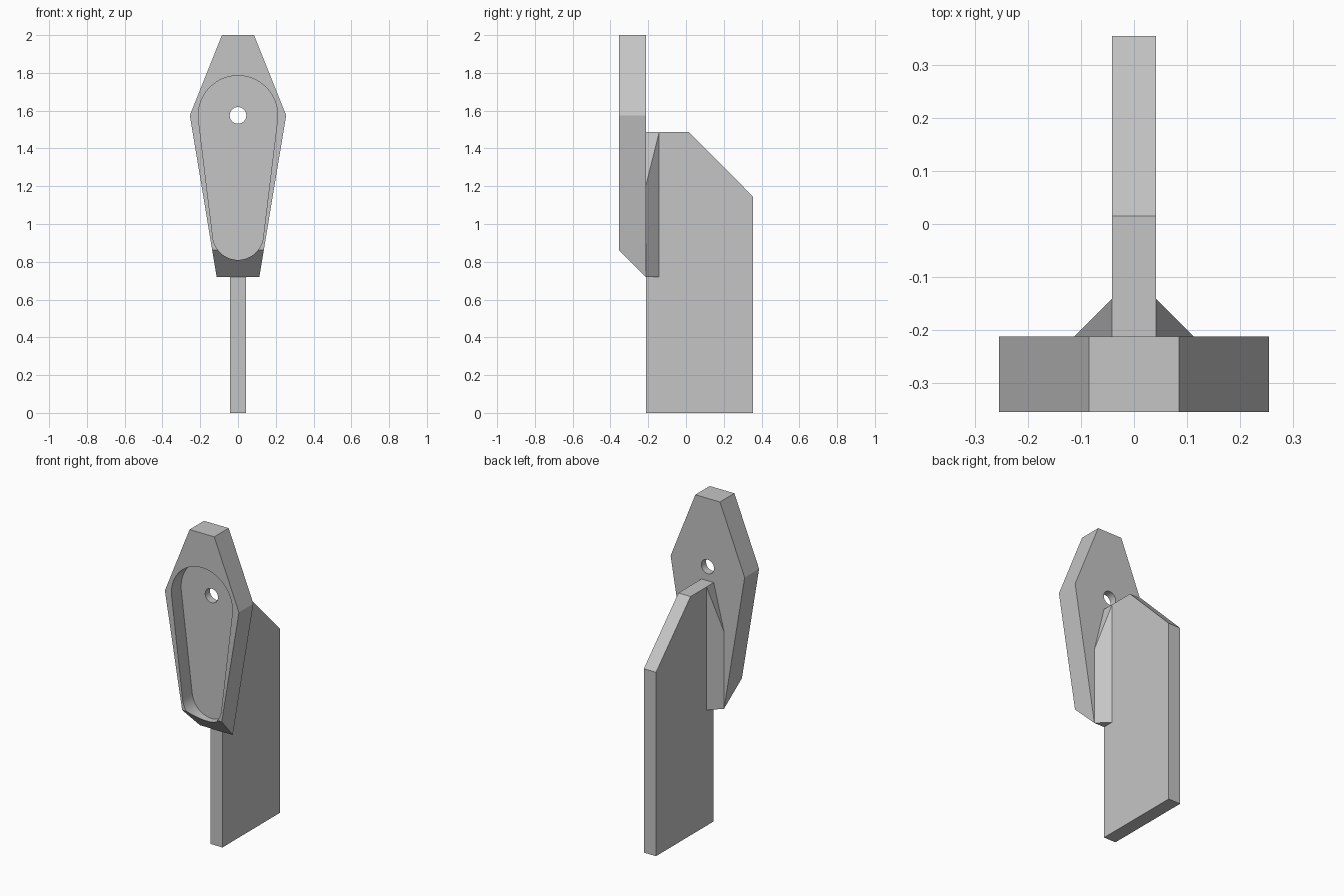
import bpy
import bmesh
from math import sin, cos, asin, pi, radians
from mathutils import Vector

if "Cube" in bpy.data.objects:
    bpy.data.objects.remove(bpy.data.objects["Cube"], do_unlink=True)

FRONT, SEAM, BACK = -0.355, -0.213, 0.355   # depth positions
HOLE_Z = 1.575

grey = bpy.data.materials.new("plain grey")
grey.use_nodes = True
color = (0.56, 0.56, 0.56, 1)
grey.diffuse_color = color
grey.node_tree.nodes["Principled BSDF"].inputs["Base Color"].default_value = color


def prism(name, points, offset):
    """Extrude a closed polygon of 3D points along an offset vector."""
    bm = bmesh.new()
    face = bm.faces.new([bm.verts.new(p) for p in points])
    ext = bmesh.ops.extrude_face_region(bm, geom=[face], use_keep_orig=True)
    moved = [v for v in ext["geom"] if isinstance(v, bmesh.types.BMVert)]
    bmesh.ops.translate(bm, vec=Vector(offset), verts=moved)
    bmesh.ops.recalc_face_normals(bm, faces=bm.faces)
    mesh = bpy.data.meshes.new(name)
    bm.to_mesh(mesh)
    bm.free()
    mesh.materials.append(grey)
    obj = bpy.data.objects.new(name, mesh)
    bpy.context.collection.objects.link(obj)
    return obj


def activate(obj):
    bpy.ops.object.select_all(action="DESELECT")
    obj.select_set(True)
    bpy.context.view_layer.objects.active = obj


def cut(target, cutter):
    activate(target)
    mod = target.modifiers.new("cut", "BOOLEAN")
    mod.operation, mod.solver, mod.object = "DIFFERENCE", "EXACT", cutter
    bpy.ops.object.modifier_apply(modifier=mod.name)
    bpy.data.objects.remove(cutter, do_unlink=True)


def arc(radius, z, start, end, steps, y):
    angles = [start + (end - start) * i / steps for i in range(steps + 1)]
    return [(radius * cos(a), y, z + radius * sin(a)) for a in angles]


# Head plate: tapered six-sided outline
half = [(0.085, 2.0), (0.255, HOLE_Z), (0.113, 0.72)]
outline = half + [(-x, z) for x, z in reversed(half)]
plate = prism("head_plate", [(x, FRONT, z) for x, z in outline], (0, SEAM - FRONT, 0))

# Sloped underside of the head plate
wedge = [(-0.4, FRONT - 0.1, 0.962), (-0.4, SEAM + 0.1, 0.62), (-0.4, FRONT - 0.1, 0.62)]
wedge[1] = (-0.4, SEAM + 0.1, 0.72 - 0.1 * 0.142 / 0.142)
cut(plate, prism("underside_cutter", wedge, (0.8, 0, 0)))

# Teardrop pocket: two arcs joined by tangent lines
big, small, low_z = 0.21, 0.134, 0.944
tilt = -asin((big - small) / (HOLE_Z - low_z))
mouth = FRONT - 0.05
shape = arc(big, HOLE_Z, tilt, pi - tilt, 40, mouth)
shape += arc(small, low_z, pi - tilt, 2 * pi + tilt, 32, mouth)
cut(plate, prism("pocket_cutter", shape, (0, 0.145, 0)))

# Through hole
ring = arc(0.044, HOLE_Z, 0, 2 * pi, 32, FRONT - 0.1)[:-1]
cut(plate, prism("hole_cutter", ring, (0, 0.4, 0)))
activate(plate)
bpy.ops.object.shade_smooth_by_angle(angle=radians(30))

# Upright blade with a sloped rear corner
profile = [(SEAM, 0), (BACK, 0), (BACK, 1.145), (0.015, 1.487), (SEAM, 1.487)]
prism("blade", [(-0.042, y, z) for y, z in profile], (0.084, 0, 0))

# Triangular gussets between blade and plate, tops sloping outwards
for side, name in ((1, "left_gusset"), (-1, "right_gusset")):
    corners = [(0.042, SEAM), (0.113, SEAM), (0.042, -0.142)]
    gusset = prism(name, [(side * x, y, 0.72) for x, y in corners], (0, 0, 0.767))
    for v in gusset.data.vertices:
        if v.co.z > 1 and abs(v.co.x) > 0.1:
            v.co.z = 1.2
